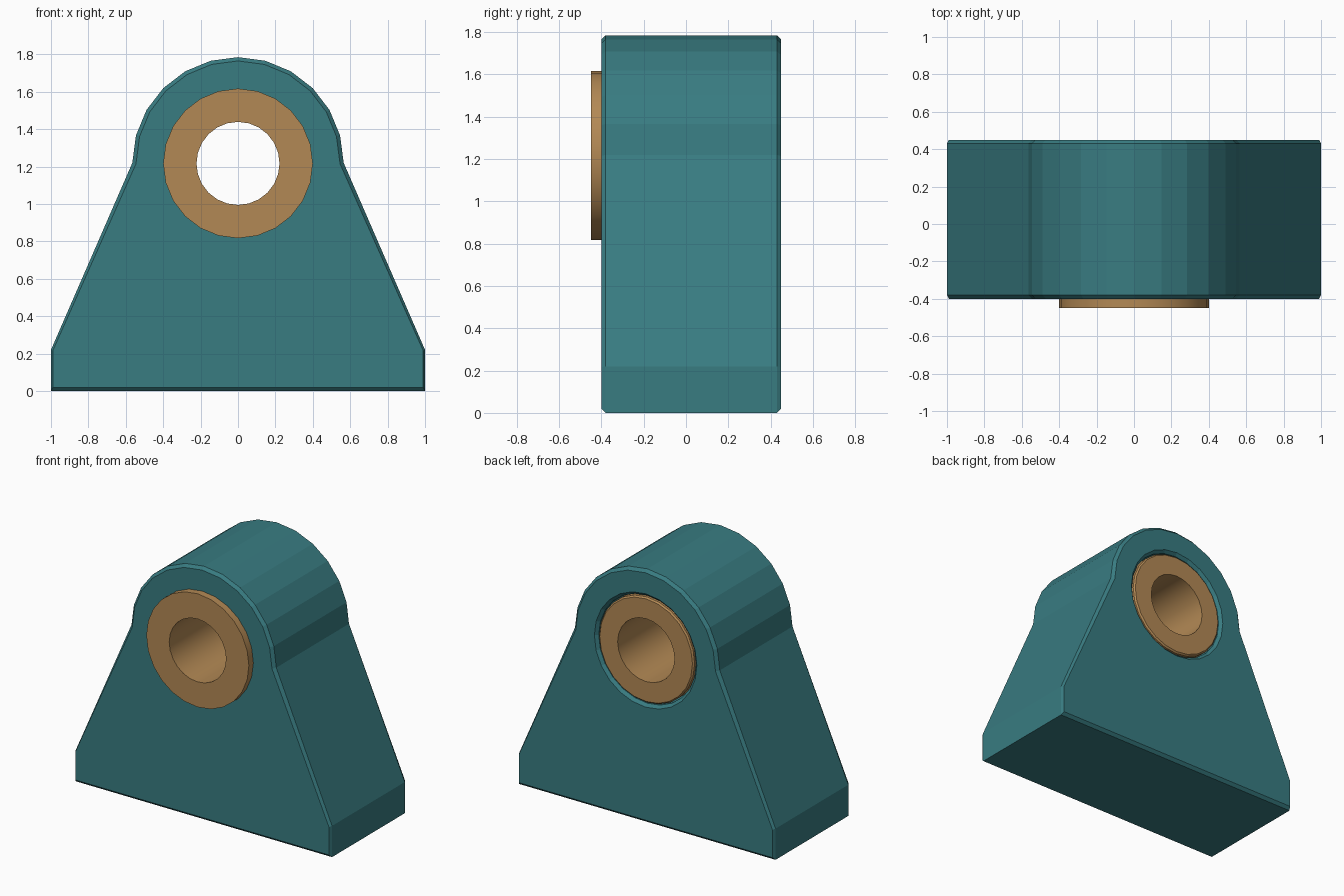
import bpy, bmesh
from math import sin, cos, pi

if "Cube" in bpy.data.objects:
    bpy.data.objects.remove(bpy.data.objects["Cube"])

CZ, R = 1.22, 0.565      # centre height and radius of the rounded top
BORE_Z = 1.217
FRONT, BACK = -0.40, 0.45


def material(name, color):
    m = bpy.data.materials.new(name)
    m.diffuse_color = (*color, 1)
    m.use_nodes = True
    m.node_tree.nodes["Principled BSDF"].inputs["Base Color"].default_value = m.diffuse_color
    return m


def add_object(name, bm, mat=None):
    bmesh.ops.recalc_face_normals(bm, faces=bm.faces)
    mesh = bpy.data.meshes.new(name)
    bm.to_mesh(mesh)
    bm.free()
    ob = bpy.data.objects.new(name, mesh)
    bpy.context.collection.objects.link(ob)
    if mat:
        mesh.materials.append(mat)
    return ob


def lathe(name, profile, mat=None, closed=False, sides=24):
    """Revolve (radius, y) points about the bore axis; cap the ends or close into a ring."""
    bm = bmesh.new()
    rings = [[bm.verts.new((r * cos(2 * pi * i / sides), y, BORE_Z + r * sin(2 * pi * i / sides)))
              for i in range(sides)] for r, y in profile]
    pairs = list(zip(rings, rings[1:]))
    if closed:
        pairs.append((rings[-1], rings[0]))
    else:
        bm.faces.new(rings[0])
        bm.faces.new(rings[-1])
    for a, b in pairs:
        for i in range(sides):
            j = (i + 1) % sides
            bm.faces.new((a[i], a[j], b[j], b[i]))
    return add_object(name, bm, mat)


teal = material("teal_paint", (0.04, 0.20, 0.22))
bronze = material("bronze", (0.45, 0.25, 0.09))

# bracket body: tapered outline with a faceted round top, extruded and chamfered
outline = [(-1, 0.22), (-1, 0), (1, 0), (1, 0.22)]
outline += [(R * cos(i * pi / 12), CZ + R * sin(i * pi / 12)) for i in range(13)]
bm = bmesh.new()
face = bm.faces.new([bm.verts.new((x, FRONT, z)) for x, z in outline])
ext = bmesh.ops.extrude_face_region(bm, geom=[face], use_keep_orig=True)
moved = [v for v in ext["geom"] if isinstance(v, bmesh.types.BMVert)]
bmesh.ops.translate(bm, verts=moved, vec=(0, BACK - FRONT, 0))
bmesh.ops.recalc_face_normals(bm, faces=bm.faces)
rim = [e for e in bm.edges if abs(e.verts[0].co.y - e.verts[1].co.y) < 1e-4]
bmesh.ops.bevel(bm, geom=rim, offset=0.02, segments=1, profile=0.5, affect='EDGES')
# the chamfer narrows towards the foot
for v in bm.verts:
    if v.co.z < 0.3 and 0.97 < abs(v.co.x) < 0.99:
        v.co.x = 0.99 if v.co.x > 0 else -0.99
body = add_object("bracket_body", bm, teal)

# bore with chamfered mouths
cutter = lathe("bore_cutter", [(0.42, FRONT - 0.02), (0.38, FRONT + 0.02),
                               (0.38, BACK - 0.02), (0.42, BACK + 0.02)])
cutter.hide_render = True
cutter.hide_viewport = True
cut = body.modifiers.new("bore", 'BOOLEAN')
cut.operation = 'DIFFERENCE'
cut.solver = 'EXACT'
cut.object = cutter

# flanged bushing
bush = lathe("bushing", [(0.222, -0.45), (0.40, -0.45), (0.40, FRONT), (0.372, FRONT),
                         (0.372, 0.435), (0.362, 0.445), (0.222, 0.445)], bronze, closed=True)
bpy.ops.object.select_all(action='DESELECT')
bush.select_set(True)
bpy.context.view_layer.objects.active = bush
bpy.ops.object.shade_smooth_by_angle(angle=pi / 6)
